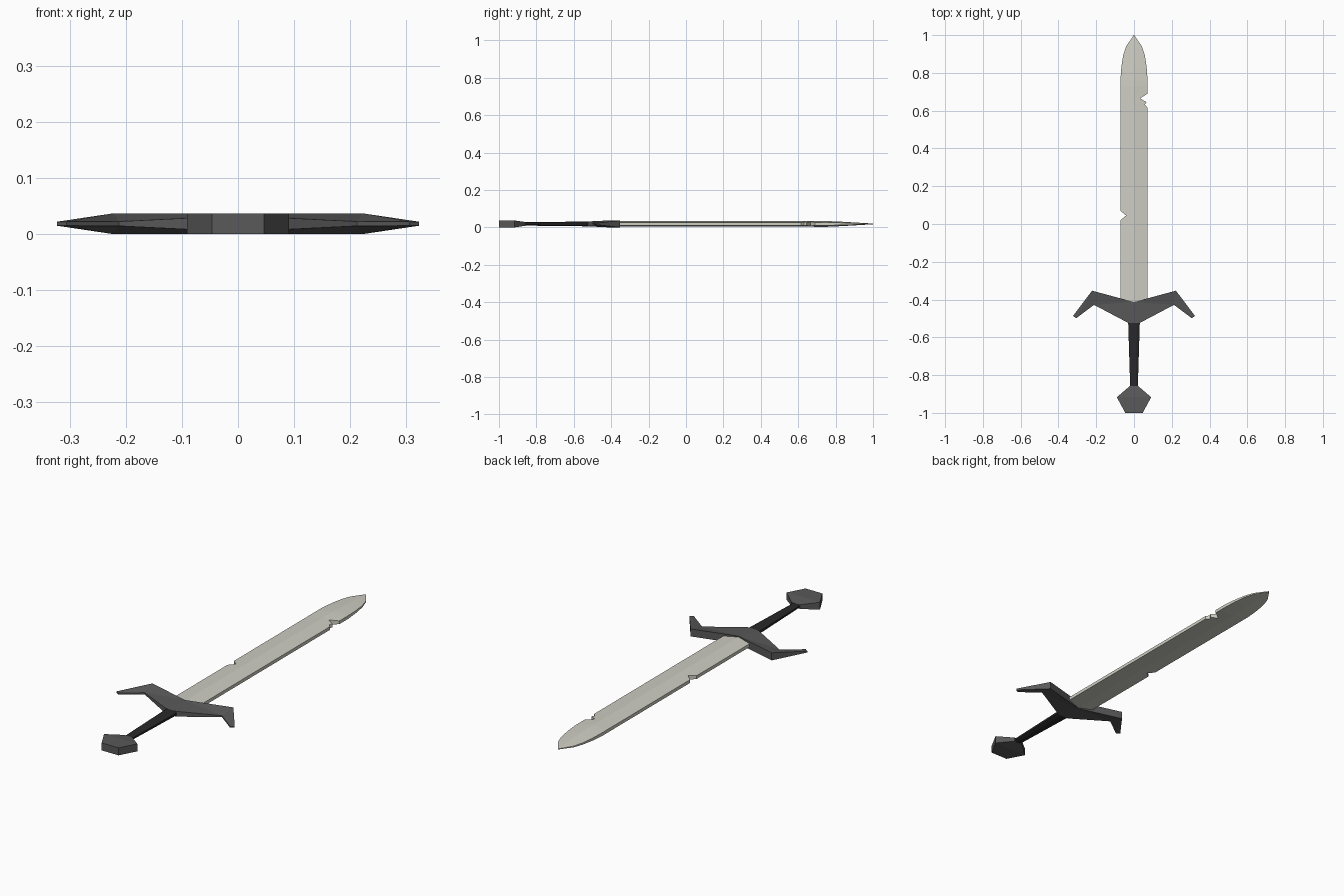
import bpy, bmesh

if "Cube" in bpy.data.objects:
    bpy.data.objects.remove(bpy.data.objects["Cube"])

ZC = 0.0185  # mid-plane height of the flat-lying sword


def material(name, col):
    m = bpy.data.materials.new(name)
    m.diffuse_color = (*col, 1)
    m.use_nodes = True
    m.node_tree.nodes["Principled BSDF"].inputs["Base Color"].default_value = m.diffuse_color
    return m


STEEL = material("pale steel", (0.62, 0.62, 0.55))
IRON = material("dark iron", (0.10, 0.10, 0.10))
LEATHER = material("black leather", (0.022, 0.022, 0.022))


def finish(name, bm, mat):
    bmesh.ops.remove_doubles(bm, verts=bm.verts, dist=1e-5)
    bmesh.ops.recalc_face_normals(bm, faces=bm.faces)
    me = bpy.data.meshes.new(name)
    bm.to_mesh(me)
    bm.free()
    me.materials.append(mat)
    ob = bpy.data.objects.new(name, me)
    bpy.context.collection.objects.link(ob)
    return ob


def plate(bm, pts, faces, side=1):
    """Two-sided plate from (x, y, half thickness) points; walls close the outer edges."""
    up = [bm.verts.new((side * x, y, ZC + h)) for x, y, h in pts]
    lo = [bm.verts.new((side * x, y, ZC - h)) for x, y, h in pts]
    edges = {(f[i], f[(i + 1) % len(f)]) for f in faces for i in range(len(f))}
    for f in faces:
        bm.faces.new([up[i] for i in f])
        bm.faces.new([lo[i] for i in reversed(f)])
    for a, b in edges:
        on_centre = abs(pts[a][0]) < 1e-6 and abs(pts[b][0]) < 1e-6
        if (b, a) not in edges and not on_centre:
            bm.faces.new([up[a], lo[a], lo[b], up[b]])


def lerp(table, y):
    for (y0, v0), (y1, v1) in zip(table, table[1:]):
        if y <= y1:
            return v0 + (v1 - v0) * (y - y0) / (y1 - y0)
    return table[-1][1]


# Blade: shallow ridge, blunt edge, rounded point and battle nicks
WIDTH = [(-0.46, .072), (0.76, .072), (0.83, .067), (0.89, .058), (0.94, .042), (1.0, .001)]
RIDGE = [(-0.46, .0145), (0.66, .0145), (0.73, .0165), (0.83, .012), (1.0, .002)]
EDGE = [(-0.46, .008), (0.76, .008), (1.0, .0015)]
NICKS = {1: [(0.615, .072), (0.632, .058), (0.645, .066), (0.665, .032), (0.69, .072)],
         -1: [(0.02, .072), (0.045, .042), (0.07, .072)]}
ys = [y for y, _ in WIDTH] + [0.73]
bm = bmesh.new()
all_ys = sorted(ys + [y for n in NICKS.values() for y, _ in n])
for side, nick in NICKS.items():
    pts = []
    for y in all_ys:
        w = lerp(WIDTH, y)
        x = lerp(nick, y) if nick[0][0] <= y <= nick[-1][0] else w
        r, e = lerp(RIDGE, y), lerp(EDGE, y)
        pts += [(0, y, r), (x, y, r + (e - r) * x / w)]
    plate(bm, pts, [(i, i + 1, i + 3, i + 2) for i in range(0, len(pts) - 2, 2)], side)
finish("blade", bm, STEEL)

# Crossguard: winged arms thinning to the swept-back tips
bm = bmesh.new()
T = ZC
arm = [(0, -0.413, T), (0, -0.524, .013), (.03, -0.524, .013), (.212, -0.428, .004),
       (.222, -0.353, T), (.323, -0.487, .0035), (.306, -0.499, .0035)]
for s in (1, -1):
    plate(bm, arm, [(0, 1, 2), (0, 2, 3), (0, 3, 4), (4, 3, 6), (4, 6, 5)], s)
finish("crossguard", bm, IRON)

# Grip: tapered eight-sided handle
bm = bmesh.new()
ring = [(1, .45), (.45, 1), (-.45, 1), (-1, .45), (-1, -.45), (-.45, -1), (.45, -1), (1, -.45)]
a, b = [[bm.verts.new((w * u, y, ZC + h * v)) for u, v in ring]
        for y, w, h in ((-0.515, .031, .013), (-0.87, .020, .009))]
for i in range(8):
    j = (i + 1) % 8
    bm.faces.new([a[i], a[j], b[j], b[i]])
bm.faces.new(a)
bm.faces.new(b[::-1])
finish("grip", bm, LEATHER)

# Pommel: faceted pentagonal block, thinner towards the grip
bm = bmesh.new()
half = [(0, -1.0, T), (.046, -1.0, T), (.091, -0.917, T), (0, -0.917, T),
        (.022, -0.858, .010), (0, -0.858, .010)]
for s in (1, -1):
    plate(bm, half, [(0, 1, 2, 3), (3, 2, 4, 5)], s)
finish("pommel", bm, IRON)
